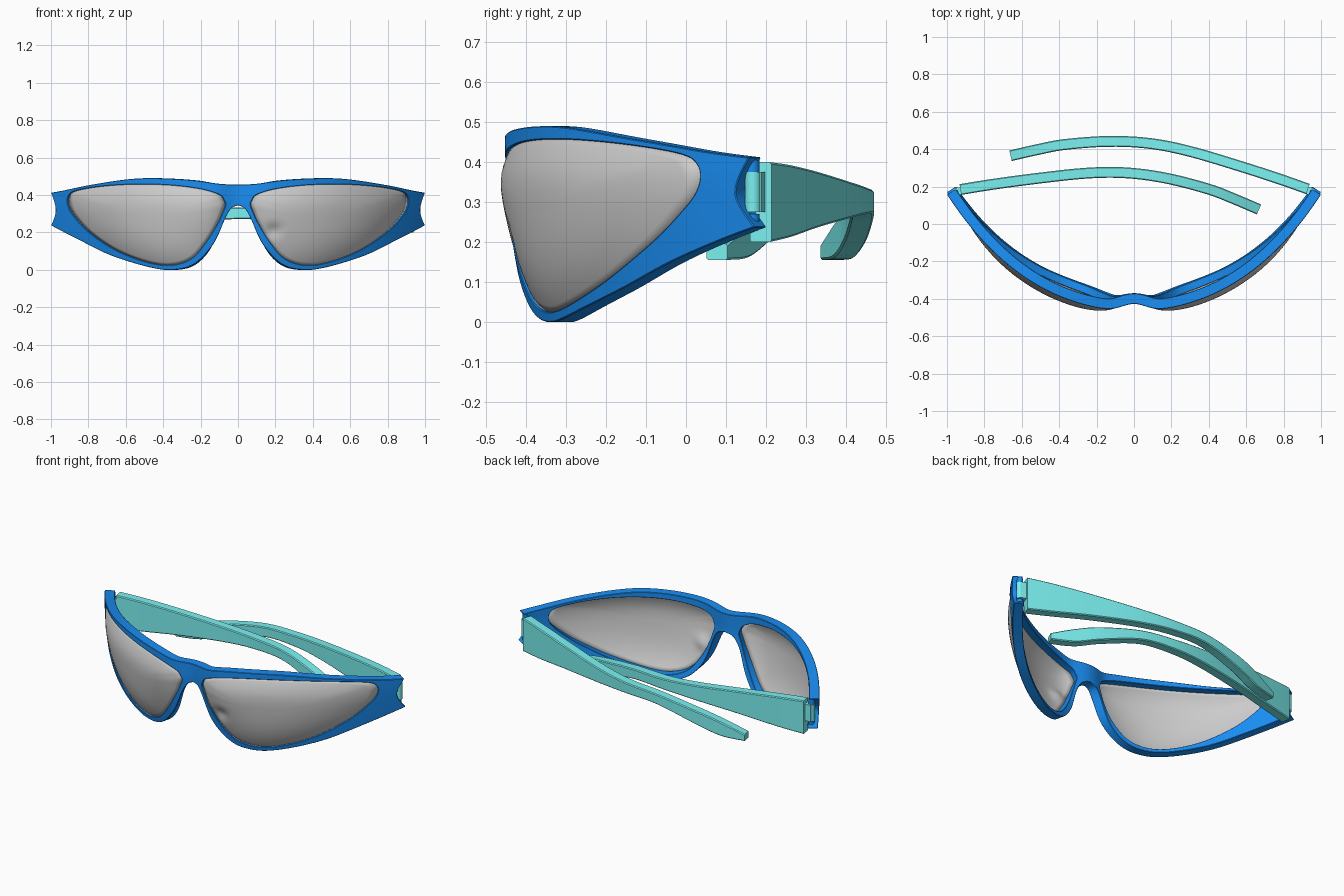
import bpy, bmesh, math
from mathutils import Vector, Matrix

if "Cube" in bpy.data.objects:
    bpy.data.objects.remove(bpy.data.objects["Cube"])


def material(name, color):
    m = bpy.data.materials.new(name)
    m.diffuse_color = color
    m.use_nodes = True
    m.node_tree.nodes["Principled BSDF"].inputs["Base Color"].default_value = m.diffuse_color
    return m


BLUE = material("blue", (0.01, 0.27, 0.9, 1))
CYAN = material("cyan", (0.2, 0.88, 0.88, 1))


def finish(bm, name, mat=None, angle=35):
    bmesh.ops.recalc_face_normals(bm, faces=bm.faces)
    me = bpy.data.meshes.new(name)
    bm.to_mesh(me)
    bm.free()
    ob = bpy.data.objects.new(name, me)
    bpy.context.collection.objects.link(ob)
    if mat:
        me.materials.append(mat)
    bpy.ops.object.select_all(action='DESELECT')
    ob.select_set(True)
    bpy.context.view_layer.objects.active = ob
    bpy.ops.object.shade_smooth_by_angle(angle=math.radians(angle))
    return ob


def spline(pts, n, corners=(), closed=True):
    """Catmull-Rom sampling with optional sharp corners."""
    pts = [Vector(p) for p in pts]
    N, out = len(pts), []
    for i in range(N if closed else N - 1):
        j = (i + 1) % N
        b, c = pts[i], pts[j]
        a = b if i in corners or (not closed and i == 0) else pts[i - 1]
        d = c if j in corners or (not closed and j == N - 1) else pts[(j + 1) % N]
        for k in range(n):
            t = k / n
            out.append(0.5 * (2 * b + (c - a) * t + (2 * a - 5 * b + 4 * c - d) * t * t
                              + (3 * b - a - 3 * c + d) * t ** 3))
    if not closed:
        out.append(pts[-1])
    return out


def loft(bm, rings, closed):
    """Skin closed sections; either join the ends or cap them."""
    vs = [[bm.verts.new(p) for p in r] for r in rings]
    m = len(vs[0])
    for i in range(len(vs) if closed else len(vs) - 1):
        a, b = vs[i], vs[(i + 1) % len(vs)]
        for k in range(m):
            bm.faces.new((a[k], a[(k + 1) % m], b[(k + 1) % m], b[k]))
    if not closed:
        bm.faces.new(vs[0])
        bm.faces.new(vs[-1])


# Wrap-around surface: front-view (x, z) plus inward depth d
def wrap_y(x):
    return -.467 + .481 * x * x + .144 * x ** 4 + .04 * math.exp(-(x / .09) ** 2)


def wrap(x, z, d):
    slope = (wrap_y(x + .001) - wrap_y(x - .001)) / .002
    n = Vector((-slope, 1, 0)).normalized()
    return Vector((x, wrap_y(x) + .25 * max(0, .38 - z) ** 1.5, z)) + n * d


# Paired control points: frame outline and lens opening
outer = [(0, .345), (.033, .33), (.065, .28), (.13, .14), (.23, .033), (.34, 0),
         (.47, .013), (.68, .077), (.845, .157), (1, .237), (.975, .32), (1, .412),
         (.93, .425), (.8, .452), (.6, .483), (.45, .49), (.25, .48), (.1, .46), (0, .455)]
inner = [(.067, .345), (.08, .31), (.105, .255), (.17, .15), (.25, .06), (.36, .025),
         (.49, .042), (.65, .103), (.79, .195), (.877, .285), (.91, .345), (.907, .395),
         (.865, .423), (.73, .446), (.55, .457), (.36, .452), (.2, .432), (.1, .402), (.073, .37)]
out_loop = spline(outer, 6, corners=(0, 9, 11, 18))
in_loop = spline(inner, 6)

# Frame: rim section swept round half the outline, then mirrored
THICK, K = .056, 3
bm = bmesh.new()
rings = []
for o, i in zip(out_loop, in_loop):
    row = [o.lerp(i, k / K) for k in range(K + 1)]
    rings.append([wrap(p.x, p.y, 0) for p in row] + [wrap(p.x, p.y, THICK) for p in reversed(row)])
loft(bm, rings, True)
mid = [f for f in bm.faces if all(abs(v.co.x) < 1e-4 for v in f.verts)]
bmesh.ops.delete(bm, geom=mid, context='FACES')
dup = bmesh.ops.duplicate(bm, geom=bm.verts[:] + bm.edges[:] + bm.faces[:])["geom"]
for v in dup:
    if isinstance(v, bmesh.types.BMVert):
        v.co.x *= -1
bmesh.ops.remove_doubles(bm, verts=bm.verts, dist=1e-4)
bmesh.ops.recalc_face_normals(bm, faces=bm.faces)
sharp = [e for e in bm.edges if e.is_manifold and e.calc_face_angle(0) > math.radians(50)]
bmesh.ops.bevel(bm, geom=sharp, offset=.005, segments=1, affect='EDGES', clamp_overlap=True)
finish(bm, "frame", BLUE)

# Lenses: concentric rings domed outward, the right one slightly dented
CENTRE, R = Vector((.45, .27)), 14
for side, name in ((1, "lens_right"), (-1, "lens_left")):
    bm = bmesh.new()
    rows = []
    for r in range(1, R + 1):
        t = r / R
        row = []
        for p in in_loop:
            q = CENTRE.lerp(p, t)
            d = .012 - .036 * (1 - t ** 3)
            if side > 0:
                d += .02 * math.exp(-((q - Vector((.19, .21))).length / .035) ** 2)
            c = wrap(q.x, q.y, d)
            row.append(bm.verts.new((c.x * side, c.y, c.z)))
        rows.append(row)
    c = wrap(CENTRE.x, CENTRE.y, -.024)
    hub = bm.verts.new((c.x * side, c.y, c.z))
    n = len(in_loop)
    for k in range(n):
        bm.faces.new((hub, rows[0][k], rows[0][(k + 1) % n]))
        for a, b in zip(rows, rows[1:]):
            bm.faces.new((a[k], b[k], b[(k + 1) % n], a[(k + 1) % n]))
    lens = finish(bm, name, angle=60)
    sol = lens.modifiers.new("thickness", 'SOLIDIFY')
    sol.thickness, sol.offset = .008, 0

# Folded arms: (x, y, z low, z high) along the right arm
path = [(.93, .187, .2, .4), (.78, .24, .213, .392), (.57, .308, .237, .375), (.3, .388, .26, .35),
        (.09, .43, .27, .335), (-.13, .442, .265, .325), (-.37, .425, .205, .285),
        (-.52, .397, .162, .245), (-.66, .365, .155, .195)]
W, C = .029, .005
samples = spline([Vector(p) for p in path], 6, closed=False)
for side, name in ((1, "right"), (-1, "left")):
    bm = bmesh.new()
    rings = []
    for i, s in enumerate(samples):
        a, b = samples[max(i - 1, 0)], samples[min(i + 1, len(samples) - 1)]
        t = Vector((b.x - a.x, b.y - a.y, 0)).normalized()
        nrm = Vector((-t.y, t.x, 0))
        lo, hi = s.z, s.w
        sec = [(-W, lo + C), (-W + C, lo), (W - C, lo), (W, lo + C),
               (W, hi - C), (W - C, hi), (-W + C, hi), (-W, hi - C)]
        rings.append([Vector((s.x, s.y, z)) + nrm * u for u, z in sec])
    loft(bm, rings, False)
    # hinge tongue and its rounded barrel
    m = Matrix.Translation((.938, .176, .325)) @ Matrix.Rotation(math.radians(-17), 4, 'Z') \
        @ Matrix.Diagonal((.05, .04, .1, 1))
    bmesh.ops.create_cube(bm, size=1, matrix=m)
    bmesh.ops.create_cone(bm, cap_ends=True, segments=24, radius1=.02, radius2=.02, depth=.1,
                          matrix=Matrix.Translation((.955, .168, .325)))
    if side < 0:
        # the left arm folds in ten degrees further
        bmesh.ops.scale(bm, vec=(-1, 1, 1), verts=bm.verts)
        bmesh.ops.rotate(bm, cent=(-.945, .175, 0), verts=bm.verts,
                         matrix=Matrix.Rotation(math.radians(-10.2), 3, 'Z'))
    finish(bm, "arm_" + name, CYAN)

    # hinge lugs on the frame above and below the tongue
    bm = bmesh.new()
    for z, h in ((.39, .03), (.255, .03)):
        bmesh.ops.create_cone(bm, cap_ends=True, segments=20, radius1=.018, radius2=.018, depth=h,
                              matrix=Matrix.Translation((.955 * side, .166, z)))
    finish(bm, "hinge_lugs_" + name, BLUE)
